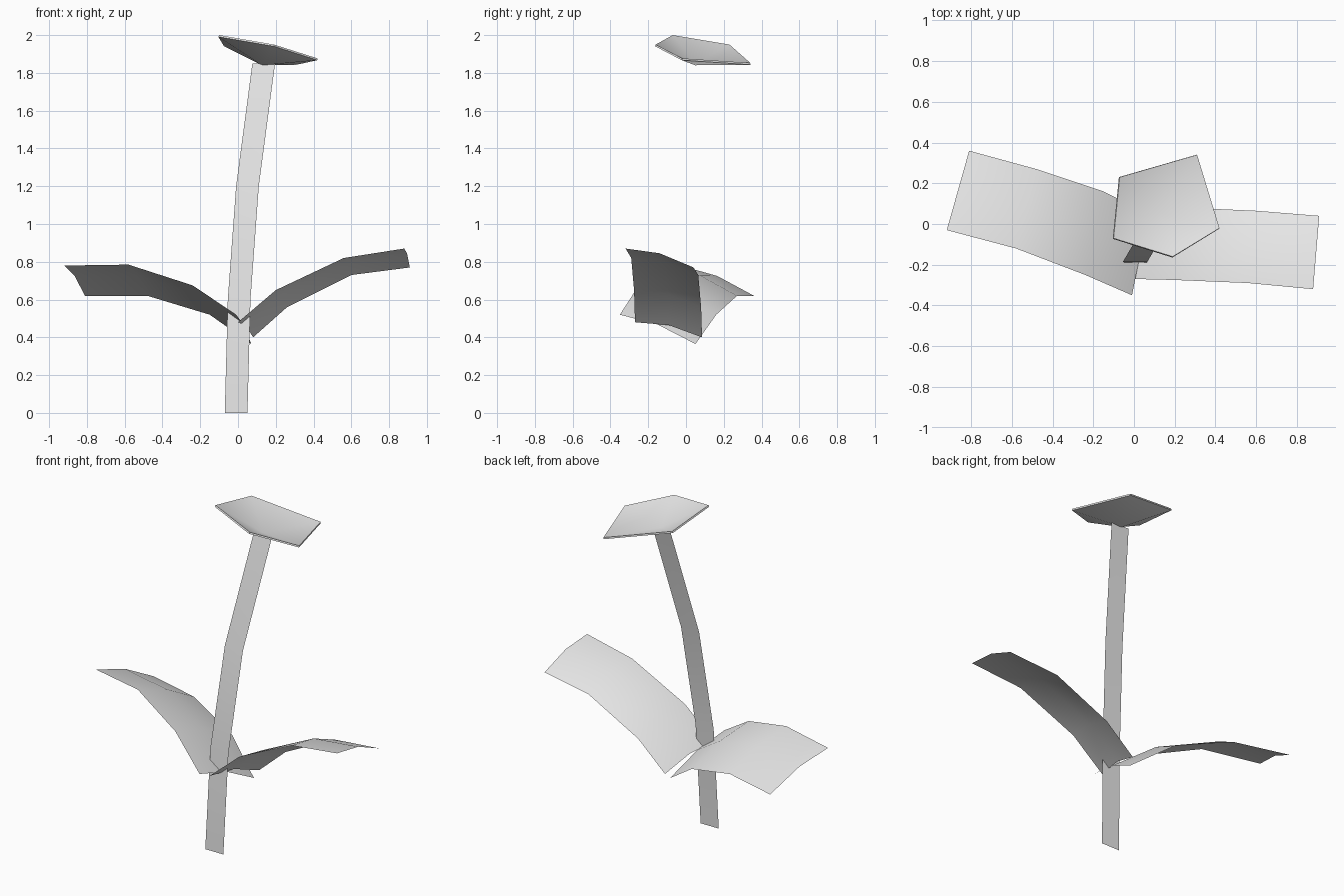
import bpy
from mathutils import Vector

cube = bpy.data.objects.get("Cube")
if cube:
    bpy.data.objects.remove(cube, do_unlink=True)

grey = bpy.data.materials.new("light_grey")
grey.use_nodes = True
grey.diffuse_color = (0.8, 0.8, 0.8, 1)
grey.node_tree.nodes["Principled BSDF"].inputs["Base Color"].default_value = (0.8, 0.8, 0.8, 1)


def make_object(name, verts, faces):
    mesh = bpy.data.meshes.new(name)
    mesh.from_pydata(verts, [], faces)
    mesh.materials.append(grey)
    for poly in mesh.polygons:
        poly.use_smooth = True
    obj = bpy.data.objects.new(name, mesh)
    bpy.context.collection.objects.link(obj)
    return obj


def loft(name, rows):
    """Skin a sheet of quads through rows of equal length."""
    n = len(rows[0])
    verts = [p for row in rows for p in row]
    faces = [(i * n + j, i * n + j + 1, (i + 1) * n + j + 1, (i + 1) * n + j)
             for i in range(len(rows) - 1) for j in range(n - 1)]
    return make_object(name, verts, faces)


def leaf(name, front_edge, back_edge, lift=0.025):
    """Curved leaf between two edges, with a slightly raised midrib."""
    front = [Vector(p) for p in front_edge]
    back = [Vector(p) for p in back_edge]
    rib = [(a + b) / 2 + Vector((0, 0, lift)) for a, b in zip(front, back)]
    rows = [front, rib, back]
    if front[-1].x < front[0].x:
        rows.reverse()
    # rows run front to back so the upper side carries the normals
    obj = loft(name, rows)
    if sum(p.normal.z for p in obj.data.polygons) < 0:
        obj.data.flip_normals()
    return obj


# Stem: flat bent ribbon, given by its centre line
half = 0.06
centre = [(-0.01, -0.21, 0), (0.006, -0.185, 0.6), (0.05, -0.11, 1.2), (0.136, 0.045, 1.85)]
loft("stem", [[(x - half, y, z), (x + half, y, z)] for x, y, z in centre])

# Leaves
leaf("left_leaf",
     [(0, -0.27, 0.48), (0.2, -0.275, 0.65), (0.56, -0.29, 0.82), (0.88, -0.32, 0.87)],
     [(0.08, 0.085, 0.4), (0.26, 0.08, 0.56), (0.6, 0.065, 0.73), (0.91, 0.04, 0.77)])
leaf("right_leaf",
     [(-0.01, -0.35, 0.52), (-0.24, -0.25, 0.675), (-0.58, -0.12, 0.785), (-0.92, -0.03, 0.78)],
     [(0.07, 0.05, 0.365), (-0.15, 0.16, 0.52), (-0.48, 0.27, 0.62), (-0.81, 0.36, 0.62)])

# Flower head: tilted five-sided shallow dish with a thin rim
rim = [(-0.1, -0.07, 2.0), (0.19, -0.16, 1.95), (0.42, -0.02, 1.877),
       (0.31, 0.34, 1.853), (-0.07, 0.23, 1.95)]
head = make_object("flower_head", rim + [(0.13, 0.05, 1.85)],
                   [(i, (i + 1) % 5, 5) for i in range(5)])
thick = head.modifiers.new("thickness", 'SOLIDIFY')
thick.thickness = 0.01
thick.offset = -1

# Keep the thin rim crisp
bpy.ops.object.select_all(action='DESELECT')
head.select_set(True)
bpy.context.view_layer.objects.active = head
bpy.ops.object.modifier_apply(modifier=thick.name)
bpy.ops.object.shade_smooth_by_angle(angle=0.6)
